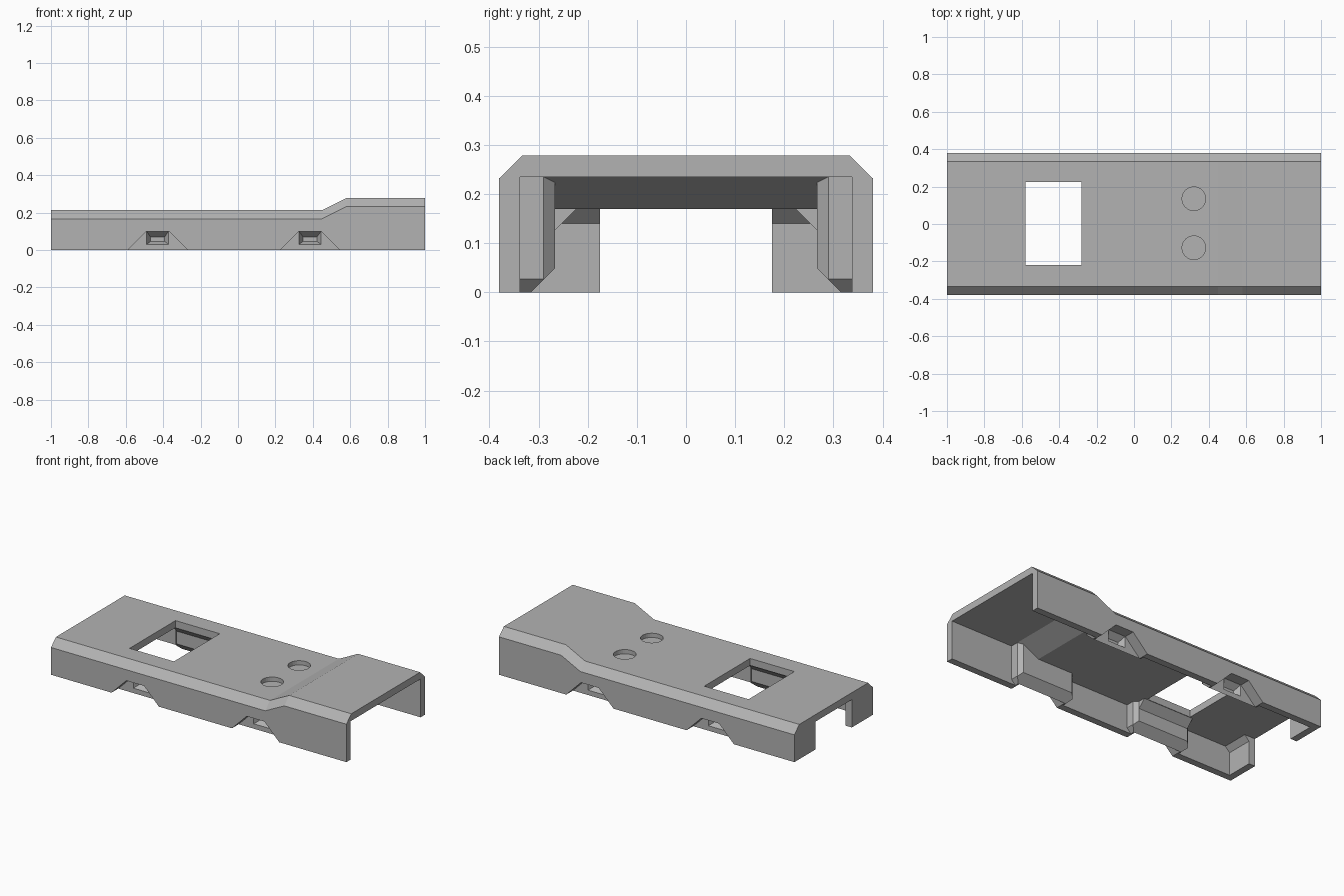
import bpy, bmesh, math
from mathutils import Vector

if "Cube" in bpy.data.objects:
    bpy.data.objects.remove(bpy.data.objects["Cube"])

grey = bpy.data.materials.new("grey_plastic")
grey.diffuse_color = (0.45, 0.45, 0.45, 1)
grey.use_nodes = True
grey.node_tree.nodes["Principled BSDF"].inputs["Base Color"].default_value = grey.diffuse_color


def finish(bm, name):
    bmesh.ops.recalc_face_normals(bm, faces=bm.faces)
    me = bpy.data.meshes.new(name)
    bm.to_mesh(me)
    bm.free()
    me.materials.append(grey)
    ob = bpy.data.objects.new(name, me)
    bpy.context.collection.objects.link(ob)
    return ob


def loft(rings):
    """Closed solid through matching rings of points."""
    bm = bmesh.new()
    vs = [[bm.verts.new(p) for p in r] for r in rings]
    n = len(vs[0])
    for a, b in zip(vs, vs[1:]):
        for i in range(n):
            j = (i + 1) % n
            bm.faces.new((a[i], a[j], b[j], b[i]))
    bm.faces.new(vs[0])
    bm.faces.new(vs[-1])
    bmesh.ops.recalc_face_normals(bm, faces=bm.faces)
    return bm


def prism_y(pts, y0, y1):
    return loft([[(x, y, z) for x, z in pts] for y in (y0, y1)])


def prism_x(pts, x0, x1):
    return loft([[(x, y, z) for y, z in pts] for x in (x0, x1)])


def rect(x0, x1, z0, z1):
    return [(x0, z0), (x1, z0), (x1, z1), (x0, z1)]


def chop(bm, co, no):
    """Cut off the side the normal points to and close the cut."""
    r = bmesh.ops.bisect_plane(bm, geom=bm.verts[:] + bm.edges[:] + bm.faces[:],
                               plane_co=Vector(co), plane_no=Vector(no), clear_outer=True)
    edges = [e for e in r["geom_cut"] if isinstance(e, bmesh.types.BMEdge)]
    bmesh.ops.edgeloop_fill(bm, edges=edges)


def combine(target, tool, op):
    m = target.modifiers.new(op, "BOOLEAN")
    m.operation, m.solver, m.object = op, "EXACT", tool
    dg = bpy.context.evaluated_depsgraph_get()
    me = bpy.data.meshes.new_from_object(target.evaluated_get(dg))
    target.modifiers.clear()
    target.data = me
    bpy.data.objects.remove(tool)


# Channel shell with chamfered top edges and a raised end
def section(x, h):
    half = [(0.38, 0), (0.38, h - 0.046), (0.333, h)]
    inner = [(0.338, 0), (0.338, h - 0.043)]
    pts = [(-y, z) for y, z in half] + half[::-1] + inner + [(-y, z) for y, z in inner[::-1]]
    return [(x, y, z) for y, z in pts]


cover = finish(loft([section(-1, 0.213), section(0.45, 0.213),
                     section(0.58, 0.278), section(1, 0.278)]), "cover")

# Inner clip blocks, outside recesses and end wall, on both sides
L, R = -0.43, 0.385
for s in (-1, 1):
    for c in (L, R):
        top = [(c + 0.195, 0.19), (c - 0.195, 0.19)]
        if c == R:
            top = [(0.58, 0.255), (0.45, 0.19), (c - 0.195, 0.19)]
        prof = [(c - 0.195, 0.027), (c - 0.168, 0), (c + 0.168, 0), (c + 0.195, 0.027)] + top
        bm = prism_y(prof, s * 0.267, s * 0.35)
        chop(bm, (c, s * 0.315, 0), (0, -s, -1))
        for e in (-1, 1):
            chop(bm, (c + e * 0.195, s * 0.29, 0), (e, -s, 0))
        combine(cover, finish(bm, "clip_block"), "UNION")

    # Gusset beside the window
    g = [(s * 0.3, 0.093), (s * 0.222, 0.171), (s * 0.222, 0.185), (s * 0.3, 0.185)]
    combine(cover, finish(prism_x(g, L - 0.17, L + 0.17), "gusset"), "UNION")

    # End wall half, with a sloped strip under the roof
    w = [(-1, 0), (-0.958, 0), (-0.958, 0.14), (-0.928, 0.17), (-0.928, 0.18), (-1, 0.18)]
    bm = prism_y(w, s * 0.175, s * 0.35)
    combine(cover, finish(bm, "end_wall"), "UNION")

    for c in (L, R):
        # Trapezoid recess in the outside wall
        t = [(c - 0.18, -0.02), (c + 0.18, -0.02), (c + 0.06, 0.1), (c - 0.06, 0.1)]
        combine(cover, finish(prism_y(t, s * 0.315, s * 0.42), "recess_cutter"), "DIFFERENCE")
        # Tapered finger pocket
        a = rect(c - 0.058, c + 0.058, 0.03, 0.0995)
        b = rect(c - 0.038, c + 0.038, 0.046, 0.07)
        bm = loft([[(x, s * y, z) for x, z in p] for p, y in ((a, 0.32), (a, 0.315), (b, 0.28))])
        combine(cover, finish(bm, "pocket_cutter"), "DIFFERENCE")

# Window through the roof
bm = prism_y(rect(-0.58, -0.28, 0.1, 0.3), -0.22, 0.224)
combine(cover, finish(bm, "window_cutter"), "DIFFERENCE")

# Two shallow round dimples in the roof
for y in (0.135, -0.127):
    ring = [(0.32 + 0.063 * math.cos(k * math.pi / 16), y + 0.063 * math.sin(k * math.pi / 16))
            for k in range(32)]
    bm = loft([[(px, py, z) for px, py in ring] for z in (0.187, 0.25)])
    combine(cover, finish(bm, "dimple_cutter"), "DIFFERENCE")

cover.data.materials.clear()
cover.data.materials.append(grey)
for p in cover.data.polygons:
    p.material_index = 0
